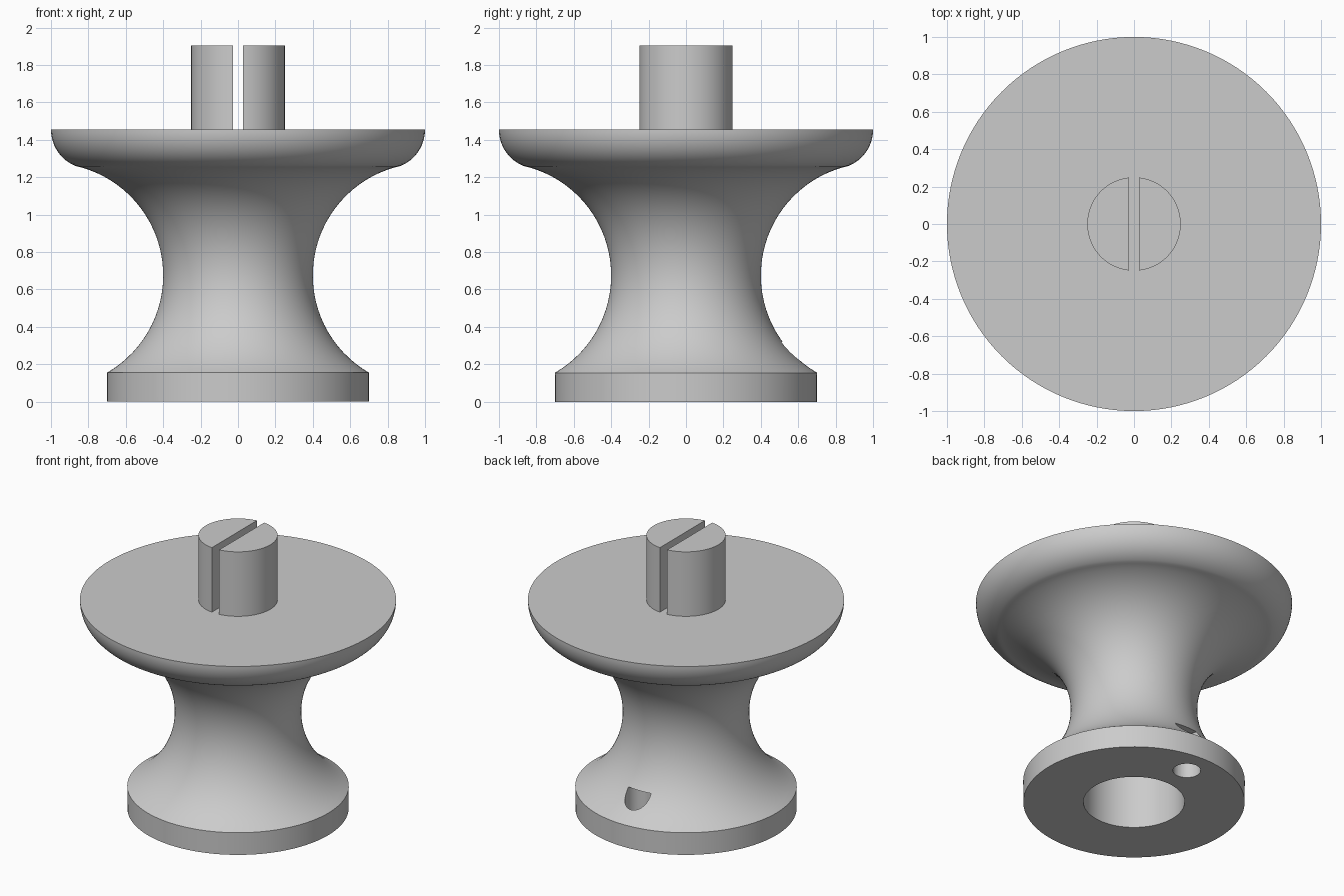
import bpy, bmesh, math
from mathutils import Vector

cube = bpy.data.objects.get("Cube")
if cube:
    bpy.data.objects.remove(cube, do_unlink=True)

SEGMENTS = 128
DISC_TOP = 1.455
POST_TOP = 1.905

grey = bpy.data.materials.new("plain_grey")
grey.use_nodes = True
tone = (0.6, 0.6, 0.6, 1)
grey.diffuse_color = tone
grey.node_tree.nodes["Principled BSDF"].inputs["Base Color"].default_value = tone


def finish(name, bm):
    bmesh.ops.recalc_face_normals(bm, faces=bm.faces)
    mesh = bpy.data.meshes.new(name)
    bm.to_mesh(mesh)
    bm.free()
    mesh.materials.append(grey)
    obj = bpy.data.objects.new(name, mesh)
    bpy.context.collection.objects.link(obj)
    return obj


def select(obj):
    bpy.ops.object.select_all(action="DESELECT")
    obj.select_set(True)
    bpy.context.view_layer.objects.active = obj


def smooth(obj):
    select(obj)
    bpy.ops.object.shade_smooth_by_angle(angle=math.radians(30))


def arc(cx, cz, radius, start, end, steps):
    angles = [start + (end - start) * i / steps for i in range(steps + 1)]
    return [(cx + radius * math.cos(a), cz + radius * math.sin(a)) for a in angles]


def lathe(name, profile):
    bm = bmesh.new()
    verts = [bm.verts.new((r, 0, z)) for r, z in profile]
    edges = [bm.edges.new(pair) for pair in zip(verts, verts[1:])]
    bmesh.ops.spin(bm, geom=verts + edges, cent=(0, 0, 0), axis=(0, 0, 1),
                   angle=math.tau, steps=SEGMENTS, use_duplicate=False)
    bmesh.ops.remove_doubles(bm, verts=bm.verts, dist=0.0001)
    return finish(name, bm)


# Flared body: blind bore, foot, concave neck and rounded disc rim
neck_centre, rim_centre = Vector((1.0, 0.675)), Vector((0.79, DISC_TOP))
to_rim = rim_centre - neck_centre
join = math.atan2(to_rim.y, to_rim.x)
foot = math.pi + math.asin(0.52 / 0.6)
profile = [(0, 0.8), (0.32, 0.8), (0.32, 0), (0.7, 0)]
profile += arc(*neck_centre, 0.6, foot, join, 32)
profile += arc(*rim_centre, 0.21, join - math.pi, 0, 16)[1:]
profile += [(0, DISC_TOP)]
body = lathe("flared_body", profile)

# Small blind hole in the foot, breaking out through the flare at the back
bm = bmesh.new()
bmesh.ops.create_cone(bm, cap_ends=True, segments=48, radius1=0.088,
                      radius2=0.088, depth=0.42)
bmesh.ops.translate(bm, verts=bm.verts, vec=(0, 0.52, 0.11))
cutter = finish("pin_hole_cutter", bm)
cutter.hide_render = True
cut = body.modifiers.new("pin_hole", "BOOLEAN")
cut.operation = "DIFFERENCE"
cut.solver = "EXACT"
cut.object = cutter
select(body)
bpy.ops.object.modifier_apply(modifier=cut.name)
bpy.data.objects.remove(cutter, do_unlink=True)
smooth(body)

# Split post: two half-round prongs with a narrow slot between
limit = math.acos(0.028 / 0.25)
for name, side in (("left_prong", 1), ("right_prong", -1)):
    bm = bmesh.new()
    outline = arc(0, 0, 0.25, -limit, limit, 48)
    face = bm.faces.new([bm.verts.new((side * x, y, DISC_TOP)) for x, y in outline])
    raised = bmesh.ops.extrude_face_region(bm, geom=[face], use_keep_orig=True)
    bmesh.ops.translate(bm, vec=(0, 0, POST_TOP - DISC_TOP),
                        verts=[v for v in raised["geom"] if isinstance(v, bmesh.types.BMVert)])
    smooth(finish(name, bm))
